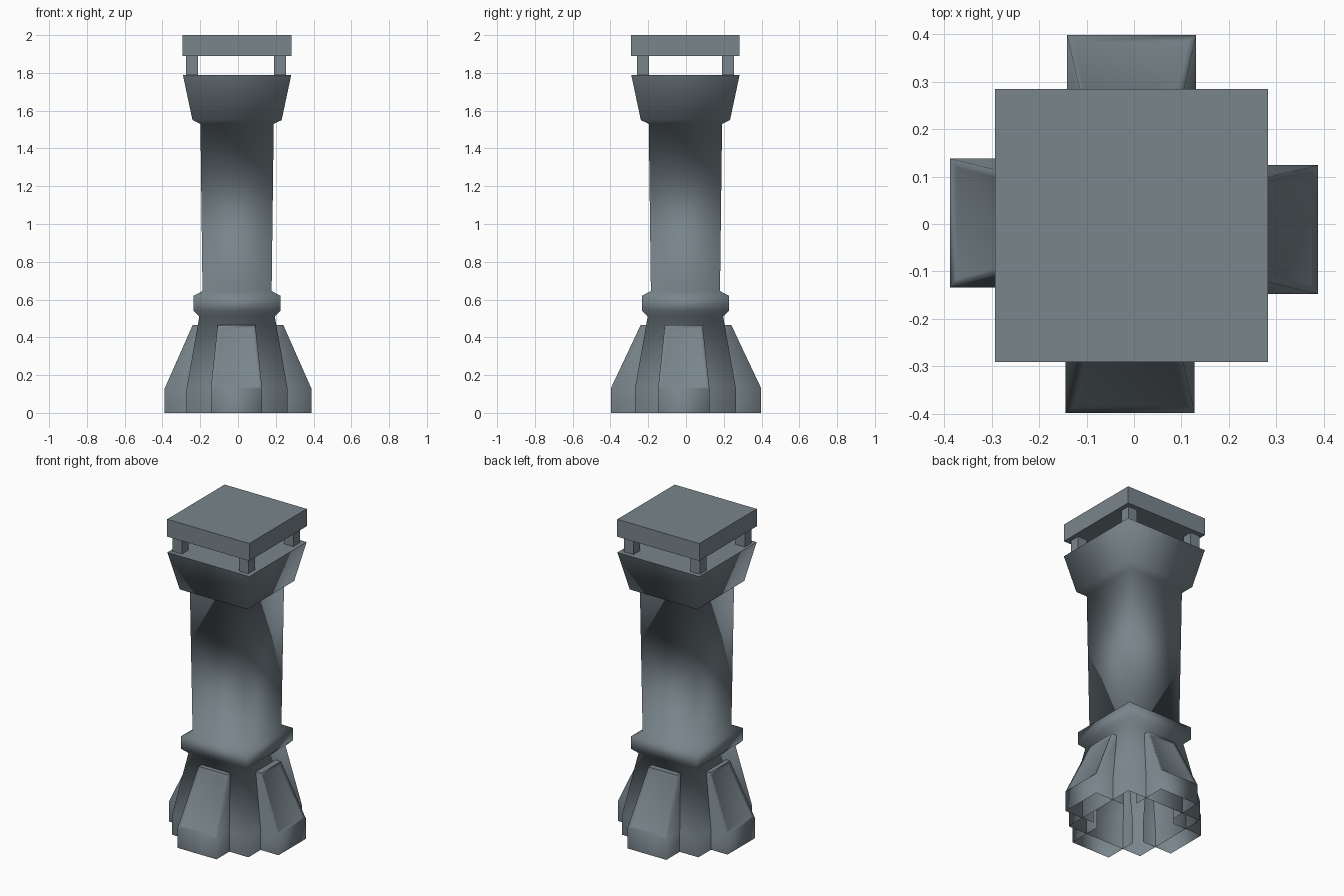
import bpy, bmesh
from math import radians
from mathutils import Matrix

if "Cube" in bpy.data.objects:
    bpy.data.objects.remove(bpy.data.objects["Cube"])

COLOR = (0.19, 0.235, 0.26, 1)
stone = bpy.data.materials.new("slate_grey")
stone.use_nodes = True
stone.diffuse_color = COLOR
bsdf = stone.node_tree.nodes["Principled BSDF"]
bsdf.inputs["Base Color"].default_value = COLOR
bsdf.inputs["Roughness"].default_value = 0.8


def finish(name, bm):
    mesh = bpy.data.meshes.new(name)
    bm.to_mesh(mesh)
    bm.free()
    mesh.materials.append(stone)
    obj = bpy.data.objects.new(name, mesh)
    bpy.context.collection.objects.link(obj)
    return obj


def box(name, centre, size):
    bm = bmesh.new()
    bmesh.ops.create_cube(bm, size=1, matrix=Matrix.Translation(centre) @ Matrix.Diagonal((*size, 1)))
    return finish(name, bm)


def loft(bm, rings, closed=True):
    """Join rings of points with quads."""
    rows = [[bm.verts.new(p) for p in ring] for ring in rings]
    n = len(rows[0])
    for low, high in zip(rows, rows[1:]):
        for i in range(n if closed else n - 1):
            j = (i + 1) % n
            face = bm.faces.new((low[i], low[j], high[j], high[i]))
            face.smooth = True
    return bm.faces.new(rows[-1])


# Square column: half width and height up the profile, open underneath
PROFILE = [(0.267, 0), (0.267, 0.13), (0.2, 0.51), (0.23, 0.54), (0.23, 0.62),
           (0.183, 0.645), (0.194, 1.53), (0.236, 1.55), (0.287, 1.79)]
CX, CY = -0.005, -0.003
bm = bmesh.new()
top = loft(bm, [[(CX + sx * w, CY + sy * w, z) for sx, sy in ((-1, -1), (1, -1), (1, 1), (-1, 1))]
                for w, z in PROFILE])
for edge in top.edges:
    edge.smooth = False
finish("column", bm)


# Tapered buttresses with a shallow sunken panel
def buttress(name, angle, reach, shift):
    bm = bmesh.new()
    rings = [[(-w, -0.18, z), (-w, -d, z), (w, -d, z), (w, -0.18, z)]
             for d, w, z in ((reach, 0.136, 0), (reach, 0.136, 0.13), (0.24, 0.1, 0.465))]
    lid = loft(bm, rings, closed=False)
    for edge in lid.edges:
        edge.smooth = False
    bm.normal_update()
    slope = [f for f in bm.faces if f.normal.y < -0.5 and f.normal.z > 0.2]
    bmesh.ops.inset_region(bm, faces=slope, thickness=0.025, depth=-0.008)
    for face in bm.faces:
        face.smooth = face is not lid
    turn = Matrix.Rotation(radians(angle), 4, "Z")
    bmesh.ops.transform(bm, matrix=Matrix.Translation(shift) @ turn, verts=bm.verts)
    finish(name, bm)


buttress("front_buttress", 0, 0.398, (-0.008, 0, 0))
buttress("left_buttress", 90, 0.388, (0, -0.012, 0))
buttress("back_buttress", 180, 0.398, (-0.005, 0, 0))
buttress("right_buttress", 270, 0.388, (0, 0.002, 0))

# Corner posts and the slab they carry
for side, x in (("right", -0.243), ("left", 0.222)):
    for end, y in (("front", -0.228), ("back", 0.222)):
        box(f"{end}_{side}_post", (x, y, 1.84), (0.065, 0.065, 0.12))
box("cap_slab", (CX, CY, 1.945), (0.575, 0.575, 0.11))
